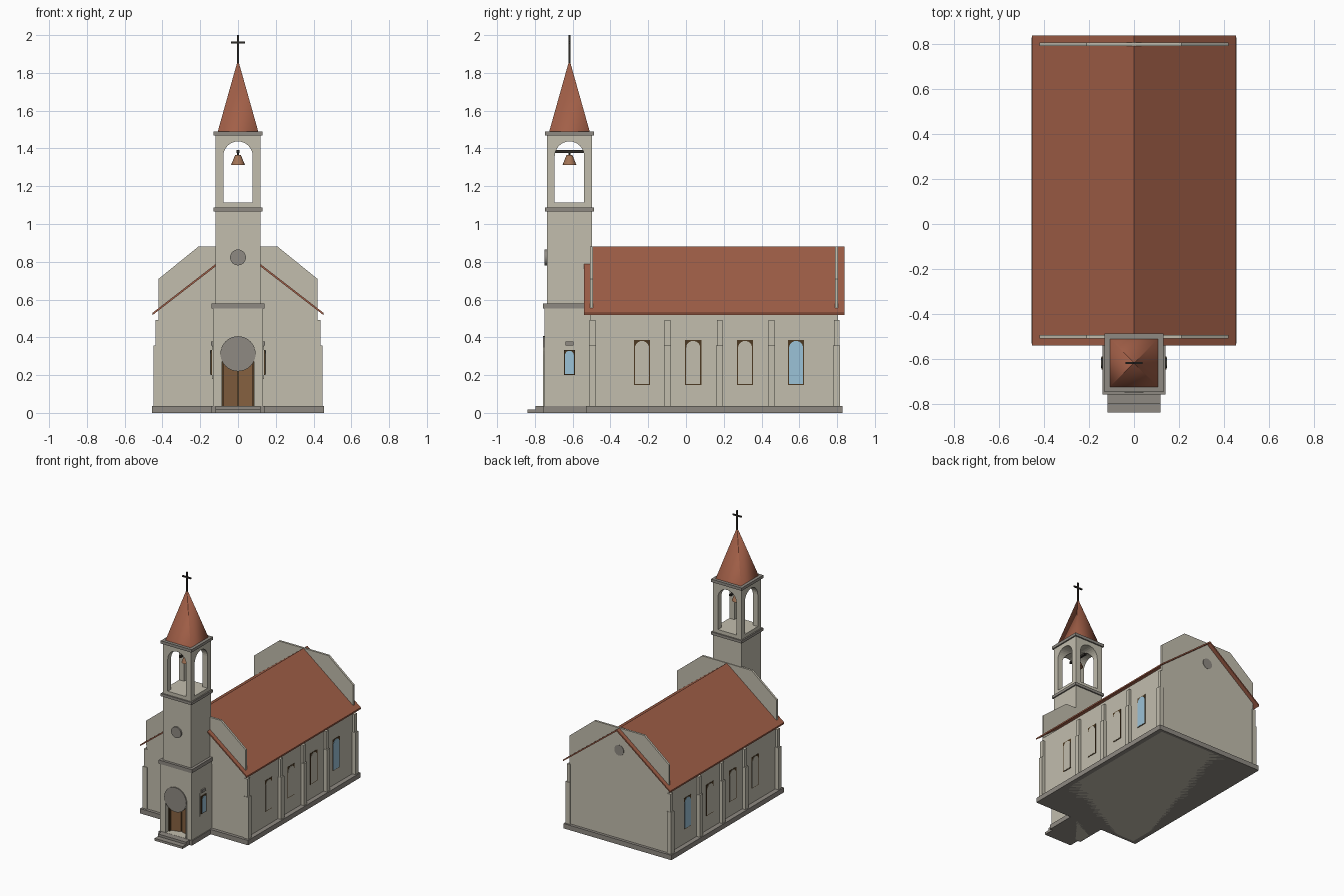
import bpy, bmesh, math
from mathutils import Matrix

if "Cube" in bpy.data.objects:
    bpy.data.objects.remove(bpy.data.objects["Cube"])

def mat(name, c):
    m = bpy.data.materials.new(name)
    m.diffuse_color = (*c, 1)
    m.use_nodes = True
    m.node_tree.nodes["Principled BSDF"].inputs["Base Color"].default_value = m.diffuse_color
    return m

WALL = mat("stone_wall", (0.54, 0.51, 0.42))
TRIM = mat("grey_trim", (0.275, 0.255, 0.225))
ROOF = mat("roof_tile", (0.36, 0.115, 0.064))
GLASS = mat("blue_glass", (0.33, 0.54, 0.68))
FRAME = mat("dark_wood", (0.075, 0.042, 0.016))
DOOR = mat("door_wood", (0.23, 0.115, 0.05))
BRONZE = mat("bronze", (0.36, 0.17, 0.09))
IRON = mat("dark_iron", (0.03, 0.026, 0.022))

def finish(name, bm, m):
    bmesh.ops.recalc_face_normals(bm, faces=bm.faces)
    me = bpy.data.meshes.new(name)
    bm.to_mesh(me)
    bm.free()
    ob = bpy.data.objects.new(name, me)
    bpy.context.collection.objects.link(ob)
    me.materials.append(m)
    return ob

def prism(name, pts, axis, a, b, m):
    """Extrude a 2D outline (horizontal, z) along x or y from a to b."""
    bm = bmesh.new()
    place = (lambda p, d: (d, p[0], p[1])) if axis == 'x' else (lambda p, d: (p[0], d, p[1]))
    f = bm.faces.new([bm.verts.new(place(p, a)) for p in pts])
    r = bmesh.ops.extrude_face_region(bm, geom=[f])
    d = (b - a, 0, 0) if axis == 'x' else (0, b - a, 0)
    bmesh.ops.translate(bm, vec=d, verts=[v for v in r['geom'] if isinstance(v, bmesh.types.BMVert)])
    return finish(name, bm, m)

def box(name, x0, x1, y0, y1, z0, z1, m):
    return prism(name, [(x0, z0), (x1, z0), (x1, z1), (x0, z1)], 'y', y0, y1, m)

def cone(name, r1, r2, n, loc, h, m, rot=None):
    bm = bmesh.new()
    bmesh.ops.create_cone(bm, cap_ends=True, segments=n, radius1=r1, radius2=r2, depth=h)
    if rot:
        bmesh.ops.transform(bm, matrix=rot, verts=bm.verts)
    bmesh.ops.translate(bm, vec=loc, verts=bm.verts)
    return finish(name, bm, m)

def arch(c, half, z0, top, n=16):
    zs = top - half
    return [(c - half, z0)] + [(c - half * math.cos(math.pi * i / n), zs + half * math.sin(math.pi * i / n))
                               for i in range(n + 1)] + [(c + half, z0)]

def cut(ob, cutter):
    mod = ob.modifiers.new("cut", 'BOOLEAN')
    mod.operation, mod.solver, mod.object = 'DIFFERENCE', 'EXACT', cutter
    bpy.context.view_layer.objects.active = ob
    bpy.ops.object.modifier_apply(modifier=mod.name)
    bpy.data.objects.remove(cutter)

def smooth(ob, angle):
    bpy.ops.object.select_all(action='DESELECT')
    ob.select_set(True)
    bpy.context.view_layer.objects.active = ob
    bpy.ops.object.shade_smooth_by_angle(angle=math.radians(angle))

UPY = Matrix.Rotation(math.pi / 2, 4, 'X')
TY = -0.617  # tower centre

def tower_box(name, half, z0, z1, m):
    return box(name, -half, half, TY - half, TY + half, z0, z1, m)

# nave body, plinth, parapet gables and roof
box("nave_wall", -0.42, 0.42, -0.506, 0.806, 0, 0.525, WALL)
box("nave_plinth", -0.456, 0.456, -0.53, 0.828, 0, 0.037, TRIM)
gable = [(-0.42, 0.525), (0.42, 0.525), (0.42, 0.71), (0.21, 0.88), (-0.21, 0.88), (-0.42, 0.71)]
for name, y in (("front_gable", -0.5), ("back_gable", 0.798)):
    prism(name, gable, 'y', y - 0.008, y + 0.008, WALL)
prism("nave_roof", [(-0.452, 0.53), (0, 0.88), (0.452, 0.53), (0.452, 0.518), (0, 0.867), (-0.452, 0.518)],
      'y', -0.54, 0.838, ROOF)
cone("back_round_window", 0.04, 0.04, 24, (0, 0.806, 0.71), 0.006, TRIM, UPY)

# buttresses and side windows
for s, side in ((1, "right"), (-1, "left")):
    for y in (-0.495, -0.098, 0.178, 0.453, 0.798):
        box(side + "_buttress_lower", s * 0.41, s * 0.447, y - 0.0185, y + 0.0185, 0.03, 0.357, WALL)
        box(side + "_buttress_upper", s * 0.41, s * 0.437, y - 0.015, y + 0.015, 0.35, 0.493, WALL)
    for i, y in enumerate((-0.233, 0.038, 0.313, 0.583)):
        box(side + "_window_frame", s * 0.415, s * 0.422, y - 0.043, y + 0.043, 0.148, 0.386, FRAME)
        prism(side + "_window_pane", arch(y, 0.037, 0.153, 0.381), 'x', s * 0.415, s * 0.424,
              GLASS if i == 3 else WALL)
    # tower side window
    box(side + "_tower_window_surround", s * 0.125, s * 0.137, TY - 0.036, TY + 0.036, 0.18, 0.355, WALL)
    box(side + "_tower_window_frame", s * 0.125, s * 0.145, TY - 0.029, TY + 0.029, 0.2, 0.333, FRAME)
    prism(side + "_tower_window_pane", arch(TY, 0.023, 0.205, 0.329), 'x', s * 0.125, s * 0.147, GLASS)
    box(side + "_tower_keystone", s * 0.125, s * 0.143, TY - 0.022, TY + 0.022, 0.357, 0.378, TRIM)

# tower stages with cornices
base = tower_box("tower_base", 0.133, 0, 0.555, WALL)
cut(base, prism("door_cutter", arch(0, 0.085, 0.037, 0.395), 'y', -0.8, -0.66, WALL))
tower_box("tower_plinth", 0.14, 0, 0.036, TRIM)
tower_box("tower_lower_cornice", 0.14, 0.552, 0.58, TRIM)
tower_box("tower_middle", 0.12, 0.57, 1.075, WALL)
tower_box("tower_middle_cornice", 0.13, 1.066, 1.087, TRIM)
belfry = tower_box("belfry", 0.12, 1.08, 1.475, WALL)
cut(belfry, prism("belfry_cutter", arch(0, 0.078, 1.114, 1.437), 'y', -1, -0.2, WALL))
cut(belfry, prism("belfry_cutter", arch(TY, 0.078, 1.114, 1.437), 'x', -0.4, 0.4, WALL))
tower_box("tower_top_cornice", 0.13, 1.468, 1.49, TRIM)
cone("tower_round_window", 0.042, 0.042, 24, (0, TY - 0.122, 0.823), 0.018, TRIM, UPY)

# spire and cross
spire = cone("spire", 0.107 * math.sqrt(2), 0.001, 4, (0, TY, 1.679), 0.378, ROOF,
             Matrix.Rotation(math.pi / 4, 4, 'Z'))
smooth(spire, 89)
box("cross_post", -0.005, 0.005, TY - 0.005, TY + 0.005, 1.85, 2.0, IRON)
box("cross_bar", -0.037, 0.037, TY - 0.005, TY + 0.005, 1.955, 1.965, IRON)

# bell on its beam
box("bell_beam", -0.008, 0.008, TY - 0.085, TY + 0.085, 1.376, 1.391, IRON)
bell = cone("bell", 0.037, 0.016, 16, (0, TY, 1.338), 0.052, BRONZE)
smooth(bell, 40)
cone("bell_hanger", 0.006, 0.006, 8, (0, TY, 1.37), 0.016, IRON)

# doorway: surround, round tympanum, two leaves ajar, steps
prism("door_surround", arch(0, 0.094, 0.037, 0.404) + arch(0, 0.085, 0.037, 0.395)[::-1],
      'y', -0.756, -0.748, WALL)
cone("door_tympanum", 0.093, 0.093, 32, (0, -0.752, 0.313), 0.012, TRIM, UPY)
for s, side in ((1, "right"), (-1, "left")):
    leaf = box(side + "_door_leaf", -s * 0.081, 0, 0, 0.01, 0.037, 0.33, DOOR)
    leaf.location = (s * 0.083, -0.7, 0)
    leaf.rotation_euler.z = -s * math.radians(15)
    box(side + "_door_jamb", s * 0.076, s * 0.086, -0.72, -0.69, 0.037, 0.3, FRAME)
box("door_gap", -0.006, 0.006, -0.672, -0.665, 0.037, 0.33, FRAME)
box("upper_step", -0.118, 0.118, -0.797, -0.74, 0.016, 0.036, TRIM)
box("lower_step", -0.118, 0.118, -0.838, -0.75, 0, 0.018, TRIM)
